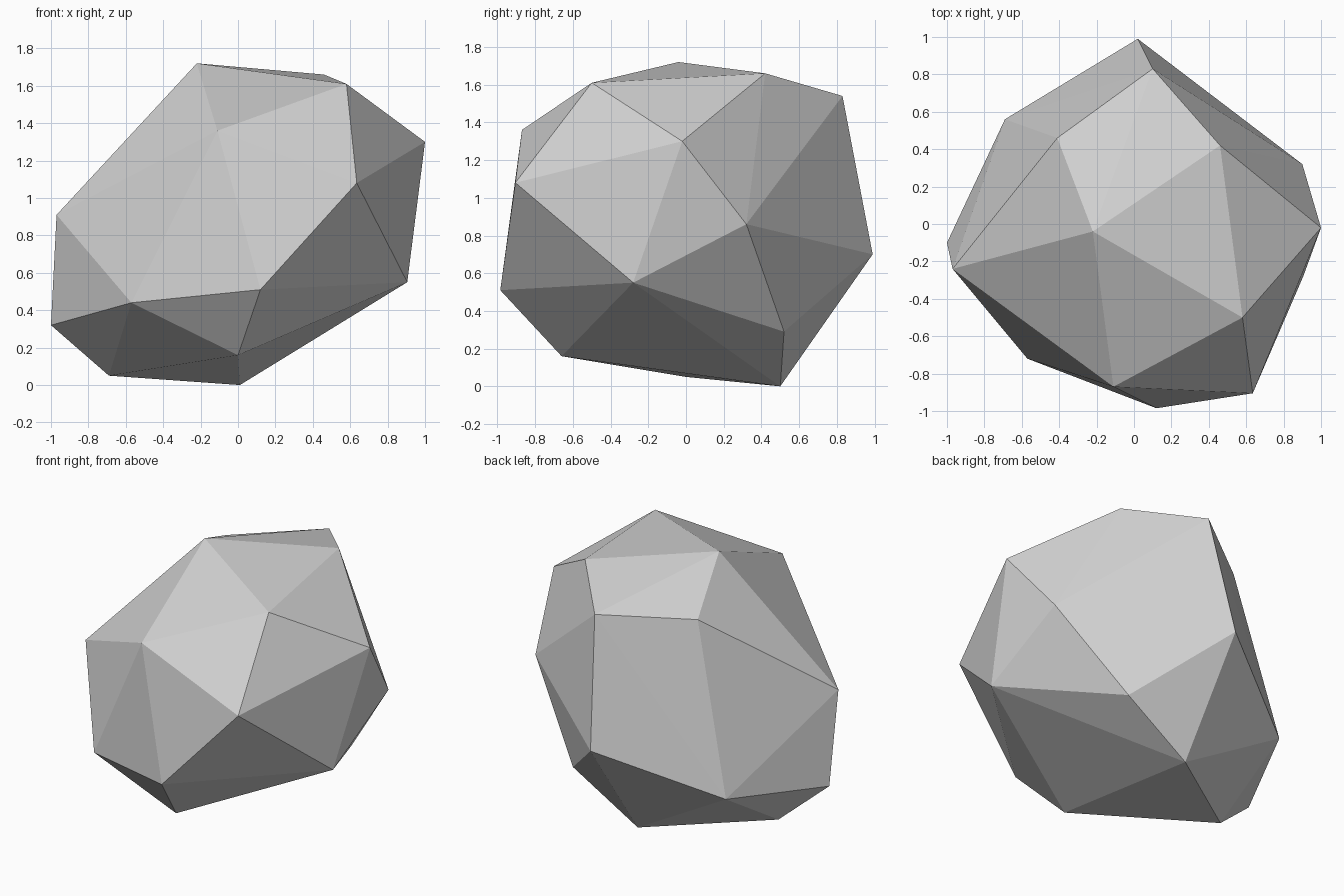
import bpy, bmesh

# Corner points of the faceted boulder, grouped by height
crown = [(-0.22, -0.04, 1.72), (0.46, 0.42, 1.66), (0.58, -0.50, 1.61),
         (0.10, 0.83, 1.54), (-0.41, 0.46, 1.50), (-0.11, -0.87, 1.36)]
waist = [(1.00, -0.02, 1.30), (0.635, -0.905, 1.08), (-0.97, -0.24, 0.91),
         (0.90, 0.32, 0.86), (0.02, 0.99, 0.70), (0.905, -0.28, 0.55),
         (0.12, -0.985, 0.51)]
base = [(-0.57, -0.72, 0.44), (-0.69, 0.56, 0.40), (-1.00, -0.10, 0.32),
        (0.48, 0.52, 0.29), (0.00, -0.66, 0.16), (-0.69, 0.00, 0.05),
        (0.01, 0.50, 0.00)]

# Stone colour
stone = bpy.data.materials.new("stone_grey")
stone.diffuse_color = (0.65, 0.65, 0.65, 1.0)

# Wrap the corners in a convex, flat-faced skin
bm = bmesh.new()
for co in crown + waist + base:
    bm.verts.new(co)
bmesh.ops.convex_hull(bm, input=bm.verts[:])
bmesh.ops.recalc_face_normals(bm, faces=bm.faces[:])
for f in bm.faces:
    f.smooth = False

mesh = bpy.data.meshes.new("boulder")
bm.to_mesh(mesh)
bm.free()
mesh.materials.append(stone)
bpy.context.collection.objects.link(bpy.data.objects.new("boulder", mesh))
